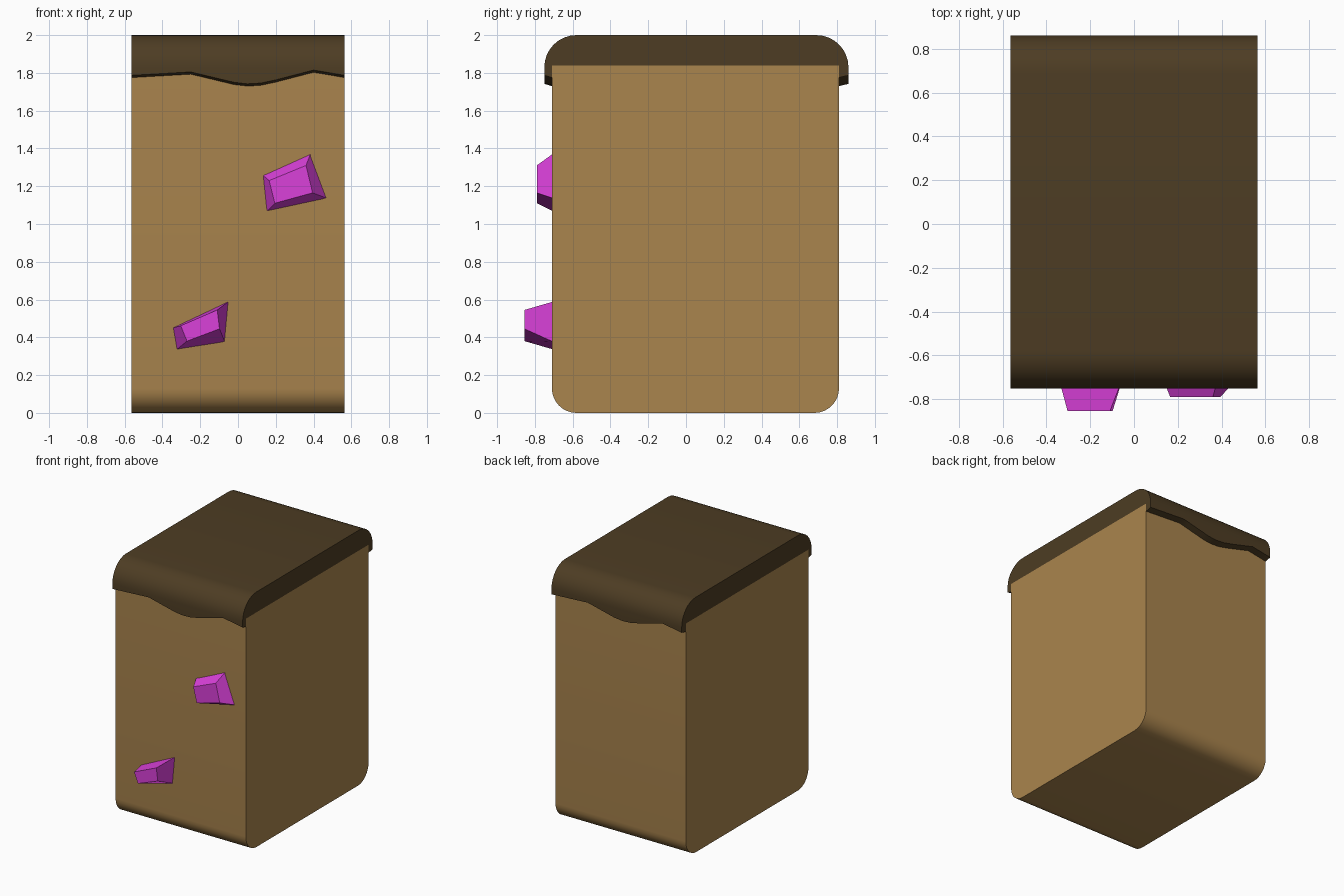
import bpy, bmesh, math
from mathutils import Vector

if "Cube" in bpy.data.objects:
    bpy.data.objects.remove(bpy.data.objects["Cube"])

W = 0.565               # half width
Y0, Y1 = -0.71, 0.81    # body front and back


def material(name, rgb):
    m = bpy.data.materials.new(name)
    m.diffuse_color = (*rgb, 1)
    m.use_nodes = True
    m.node_tree.nodes["Principled BSDF"].inputs["Base Color"].default_value = m.diffuse_color
    return m


TAN = material("tan brown", (0.40, 0.232, 0.075))
DARK = material("dark brown", (0.075, 0.046, 0.017))
PINK = material("magenta", (0.70, 0.052, 0.70))


def loft(name, rings, mat, smooth=True):
    """Join equal-length closed rings of points and cap both ends."""
    bm = bmesh.new()
    loops = [[bm.verts.new(p) for p in r] for r in rings]
    n = len(rings[0])
    for a, b in zip(loops, loops[1:]):
        for i in range(n):
            j = (i + 1) % n
            bm.faces.new((a[i], a[j], b[j], b[i]))
    bm.faces.new(loops[0][::-1])
    bm.faces.new(loops[-1])
    bmesh.ops.recalc_face_normals(bm, faces=bm.faces)
    me = bpy.data.meshes.new(name)
    bm.to_mesh(me)
    bm.free()
    me.materials.append(mat)
    ob = bpy.data.objects.new(name, me)
    bpy.context.collection.objects.link(ob)
    if smooth:
        bpy.ops.object.select_all(action='DESELECT')
        bpy.context.view_layer.objects.active = ob
        ob.select_set(True)
        bpy.ops.object.shade_smooth_by_angle(angle=math.radians(30))
    return ob


def arc(cy, cz, r, start, end, n=8):
    pts = []
    for i in range(n + 1):
        a = math.radians(start + (end - start) * i / n)
        pts.append((cy + r * math.cos(a), cz + r * math.sin(a)))
    return pts


# Body: side profile with rounded bottom edges, extruded across x
r = 0.13
body = [(Y1, 1.84), (Y0, 1.84)] + arc(Y0 + r, r, r, 180, 270) + arc(Y1 - r, r, r, 270, 360)
loft("body", [[(x, y, z) for y, z in body] for x in (-W, W)], TAN)

# Cap: rounded cover whose front and back lips end in a wavy edge
wave = [(-W, 1.775), (-0.25, 1.793), (-0.1, 1.757), (-0.02, 1.738), (0.05, 1.73),
        (0.12, 1.734), (0.2, 1.751), (0.4, 1.803), (W, 1.775)]


def edge(x):
    for (xa, za), (xb, zb) in zip(wave, wave[1:]):
        if x <= xb + 1e-6:
            return za + (zb - za) * (x - xa) / (xb - xa)
    return wave[-1][1]


rc = 0.17
stations = sorted({round(s * x, 3) for x, _ in wave for s in (1, -1)})
rings = []
for x in stations:
    f, b = edge(x), edge(-x)
    prof = [(Y0, 1.84), (Y0, f), (-0.75, f + 0.012)]
    prof += arc(-0.75 + rc, 2 - rc, rc, 180, 90) + arc(0.86 - rc, 2 - rc, rc, 90, 0)
    prof += [(0.86, b + 0.012), (Y1, b), (Y1, 1.84)]
    rings.append([(x, y, z) for y, z in prof])
loft("cap", rings, DARK)


# Crystals: tapered four-sided chips on the front
def chip(name, base, tip, depth):
    loft(name, [[(x, Y0 + 0.01, z) for x, z in base],
                [(x, depth, z) for x, z in tip]], PINK, smooth=False)


chip("upper_crystal",
     [(0.13, 1.26), (0.385, 1.375), (0.475, 1.135), (0.15, 1.065)],
     [(0.165, 1.23), (0.36, 1.31), (0.395, 1.165), (0.195, 1.11)], -0.79)
chip("lower_crystal",
     [(-0.345, 0.45), (-0.05, 0.59), (-0.07, 0.375), (-0.325, 0.335)],
     [(-0.303, 0.462), (-0.11, 0.545), (-0.098, 0.445), (-0.27, 0.38)], -0.855)
